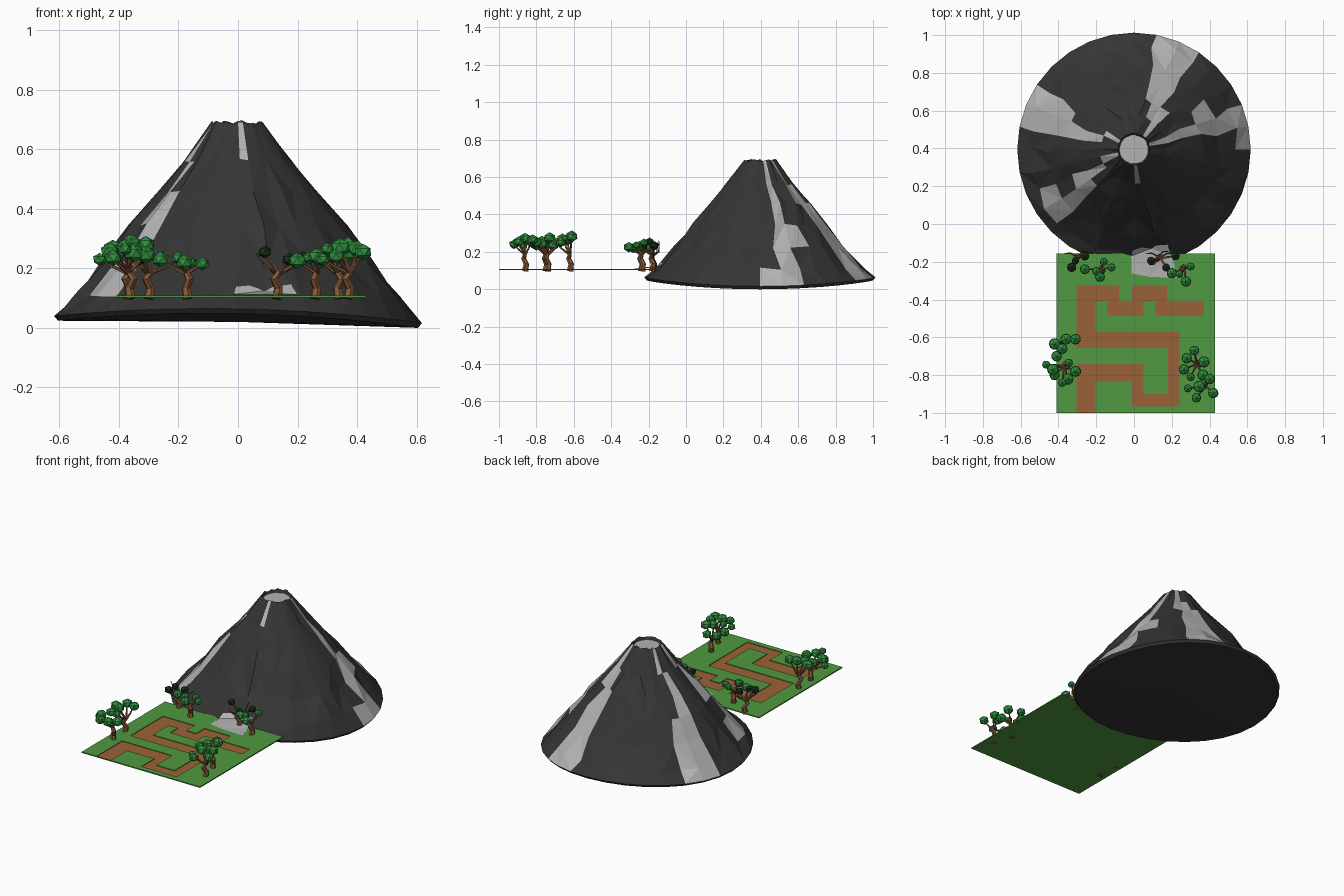
import bpy, bmesh, math, random
from mathutils import Vector

if "Cube" in bpy.data.objects:
    bpy.data.objects.remove(bpy.data.objects["Cube"])

random.seed(4)


def material(name, r, g, b):
    m = bpy.data.materials.new(name)
    m.diffuse_color = (r, g, b, 1)
    m.use_nodes = True
    m.node_tree.nodes["Principled BSDF"].inputs["Base Color"].default_value = m.diffuse_color
    return m


ROCK = material("rock", .035, .035, .035)
ASH = material("pale_flow", .45, .45, .45)
GRASS = material("grass", .08, .32, .05)
DIRT = material("dirt", .33, .12, .04)
BARK = material("bark", .24, .10, .04)
LEAF = material("leaf", .03, .28, .05)
BURNT = material("burnt_leaf", .012, .03, .012)


def finish(bm, name, *mats):
    bmesh.ops.recalc_face_normals(bm, faces=bm.faces)
    me = bpy.data.meshes.new(name)
    bm.to_mesh(me)
    bm.free()
    for m in mats:
        me.materials.append(m)
    ob = bpy.data.objects.new(name, me)
    bpy.context.collection.objects.link(ob)
    return ob


# Mountain: jittered rings from crater to foot, pale flows by ring and angle
SEGS, STEP = 32, 360 / 32
RINGS = [(.085, .69), (.18, .56), (.27, .455), (.36, .345), (.45, .225), (.555, .11), (.618, .04)]
FLOWS = [  # angle of each flow in every band, with its width in faces
    [(45, 1), (56, 2), (65, 2), (68, 2), (66, 2), (62, 2)],
    [(15, 1), (12, 1), (17, 1), (24, 2), (20, 1), (16, 2)],
    [(150, 1), (158, 1), (160, 1), (157, 2), (152, 2), (157, 2)],
    [(195, 1), (203, 1), (210, 2), (214, 1), (214, 2)],
    [(276, 1)],
]


def foot_z(a):
    return .012 + .036 * math.sin(a) ** 2 - .012 * math.cos(a)


bm = bmesh.new()
rings = []
for k, (r, z) in enumerate(RINGS):
    ring = []
    for i in range(SEGS):
        a = math.radians((i + (random.uniform(-.2, .2) if 0 < k < 6 else 0)) * STEP)
        rr = r * (1 + random.uniform(-.035, .03) * (k < 6))
        zz = foot_z(a) + .016 if k == 6 else z + random.uniform(-.006, .008)
        ring.append(bm.verts.new((rr * math.cos(a), .395 + rr * math.sin(a), zz)))
    rings.append(ring)
base = []
for i in range(SEGS):
    a = math.radians(i * STEP)
    base.append(bm.verts.new((.605 * math.cos(a), .395 + .605 * math.sin(a), foot_z(a))))
rings.append(base)
crater = [bm.verts.new((v.co.x * .9, .395 + (v.co.y - .395) * .9, .672)) for v in rings[0]]
rings.insert(0, crater)

pale = set()
for flow in FLOWS:
    for band, (ang, width) in enumerate(flow):
        first = round(ang / STEP - width / 2)
        pale |= {(band + 1, (first + w) % SEGS) for w in range(width)}
for k in range(len(rings) - 1):
    for i in range(SEGS):
        j = (i + 1) % SEGS
        a, b, c, d = rings[k][i], rings[k][j], rings[k + 1][j], rings[k + 1][i]
        tris = [(a, b, c), (a, c, d)] if random.random() < .5 else [(a, b, d), (b, c, d)]
        for t in tris:
            bm.faces.new(t).material_index = int((k, i) in pale)
bm.faces.new(crater).material_index = 1
tip = bm.verts.new((0, .395, .02))
for i in range(SEGS):
    bm.faces.new((base[i], base[(i + 1) % SEGS], tip))
finish(bm, "mountain", ROCK, ASH)

# Ground mat with a sunken winding path
PATH = [(-.305, -.205, -.655, -.325), (-.305, -.08, -.41, -.325), (-.14, -.08, -.487, -.325),
        (-.14, .05, -.487, -.41), (-.01, .05, -.487, -.325), (-.01, .175, -.41, -.325),
        (.115, .175, -.487, -.325), (.115, .37, -.487, -.41), (-.305, .24, -.655, -.57),
        (.18, .24, -.965, -.57), (-.01, .24, -.965, -.9), (-.01, .05, -.965, -.74),
        (-.305, .05, -.835, -.74), (-.305, -.205, -1, -.74)]
xs = sorted({-.41, .43} | {v for p in PATH for v in p[:2]})
ys = sorted({-1, -.155} | {v for p in PATH for v in p[2:]})
bm = bmesh.new()
grid = [[bm.verts.new((x, y, .109)) for y in ys] for x in xs]
dirt = []
for i in range(len(xs) - 1):
    for j in range(len(ys) - 1):
        f = bm.faces.new((grid[i][j], grid[i + 1][j], grid[i + 1][j + 1], grid[i][j + 1]))
        cx, cy = (xs[i] + xs[i + 1]) / 2, (ys[j] + ys[j + 1]) / 2
        if any(p[0] < cx < p[1] and p[2] < cy < p[3] for p in PATH):
            dirt.append(f)
rim = [e for e in bm.edges if e.is_boundary]
side = bmesh.ops.extrude_edge_only(bm, edges=rim)["geom"]
for v in [g for g in side if isinstance(g, bmesh.types.BMVert)]:
    v.co.z = .102
bmesh.ops.contextual_create(bm, geom=[e for e in bm.edges if e.is_boundary])
sunk = bmesh.ops.extrude_face_region(bm, geom=dirt)["geom"]
bmesh.ops.delete(bm, geom=[f for f in dirt if f.is_valid], context='FACES')
for g in sunk:
    if isinstance(g, bmesh.types.BMVert):
        g.co.z = .105
    elif isinstance(g, bmesh.types.BMFace):
        g.material_index = 1
finish(bm, "ground_mat", GRASS, DIRT)

# Pale flow spilling from the slope onto the mat
bm = bmesh.new()
low = [(-.015, -.17, .113), (-.012, -.262, .112), (.08, -.28, .112), (.23, -.285, .112), (.2, -.17, .113)]
high = [(.17, -.085, .16), (.09, -.13, .125), (0, -.12, .155)]
bm.faces.new([bm.verts.new(p) for p in low + high])
bmesh.ops.triangulate(bm, faces=bm.faces)
finish(bm, "flow_pool", ASH)


# Trees: kinked trunk, branches to each leaf ball
def tube(bm, pts, radii, n=6):
    prev = None
    for k, p in enumerate(pts):
        d = (pts[min(k + 1, len(pts) - 1)] - pts[max(k - 1, 0)]).normalized()
        u = d.orthogonal().normalized() if k == 0 else (u - d * u.dot(d)).normalized()
        v = d.cross(u)
        ring = [bm.verts.new(p + radii[k] * (u * math.cos(t) + v * math.sin(t)))
                for t in (2 * math.pi * i / n for i in range(n))]
        if prev:
            for i in range(n):
                bm.faces.new((prev[i], prev[(i + 1) % n], ring[(i + 1) % n], ring[i]))
        else:
            bm.faces.new(ring)
        prev = ring
    bm.faces.new(prev)


def tree(name, x, y, lean, balls, leaf=LEAF, size=.03):
    bm = bmesh.new()
    fork = Vector((x + lean * .3, y, .19))
    tube(bm, [Vector((x, y, .098)), Vector((x + lean * .2, y + .006, .135)),
              Vector((x - lean * .3, y - .008, .165)), fork], [.018, .015, .014, .010])
    for b in balls:
        end = Vector(b)
        mid = fork.lerp(end, .55) + Vector((0, 0, -.006))
        tube(bm, [fork - Vector((0, 0, .008)), mid, end], [.007, .005, .003], 5)
    finish(bm, name + "_trunk", BARK)
    bm = bmesh.new()
    for b in balls:
        before = set(bm.verts)
        r = size * random.uniform(.8, 1.2)
        bmesh.ops.create_icosphere(bm, subdivisions=1, radius=r)
        turn = random.uniform(0, 6)
        new = [v for v in bm.verts if v not in before]
        for v in new:
            c, s = math.cos(turn), math.sin(turn)
            v.co = Vector((v.co.x * c - v.co.y * s, v.co.x * s + v.co.y * c, v.co.z * .9)) + Vector(b)
    finish(bm, name + "_leaves", leaf)


tree("left_back_tree", -.37, -.62, .03,
     [(-.36, -.61, .285), (-.42, -.635, .265), (-.31, -.61, .28), (-.38, -.66, .27), (-.41, -.70, .25)])
tree("left_front_tree", -.36, -.75, -.03,
     [(-.465, -.745, .23), (-.43, -.77, .255), (-.345, -.735, .265), (-.31, -.78, .245),
      (-.35, -.82, .25), (-.42, -.80, .235), (-.38, -.84, .265)])
tree("right_back_tree", .34, -.74, -.03,
     [(.32, -.67, .25), (.28, -.71, .235), (.37, -.73, .275), (.265, -.77, .24), (.30, -.81, .265), (.365, -.80, .25)])
tree("right_front_tree", .37, -.86, .03,
     [(.285, -.87, .23), (.33, -.92, .24), (.42, -.895, .255), (.345, -.86, .27), (.40, -.82, .265)])
tree("scorched_left_tree", -.30, -.175, .03, [(-.31, -.195, .25), (-.33, -.23, .235), (-.26, -.17, .23)], BURNT, .024)
tree("back_left_tree", -.17, -.24, -.02,
     [(-.20, -.25, .235), (-.16, -.20, .22), (-.12, -.23, .215), (-.26, -.24, .23), (-.18, -.28, .22)], size=.026)
tree("scorched_right_tree", .13, -.18, .03, [(.09, -.195, .255), (.17, -.23, .23), (.22, -.17, .235)], BURNT, .022)
tree("back_right_tree", .26, -.235, .02,
     [(.24, -.265, .235), (.30, -.225, .25), (.275, -.305, .225), (.20, -.26, .225)], size=.027)

# Bare twigs reaching out of the scorched trees
bm = bmesh.new()
for x in (-.30, .13):
    for dx, dy, z in ((-.07, .02, .25), (.10, .02, .23), (.05, .03, .26), (-.05, -.04, .22)):
        tube(bm, [Vector((x, -.175, .18)), Vector((x + dx * .5, -.175 + dy, .2)),
                  Vector((x + dx, -.175 + dy, z))], [.006, .004, .002], 5)
finish(bm, "bare_twigs", BARK)
